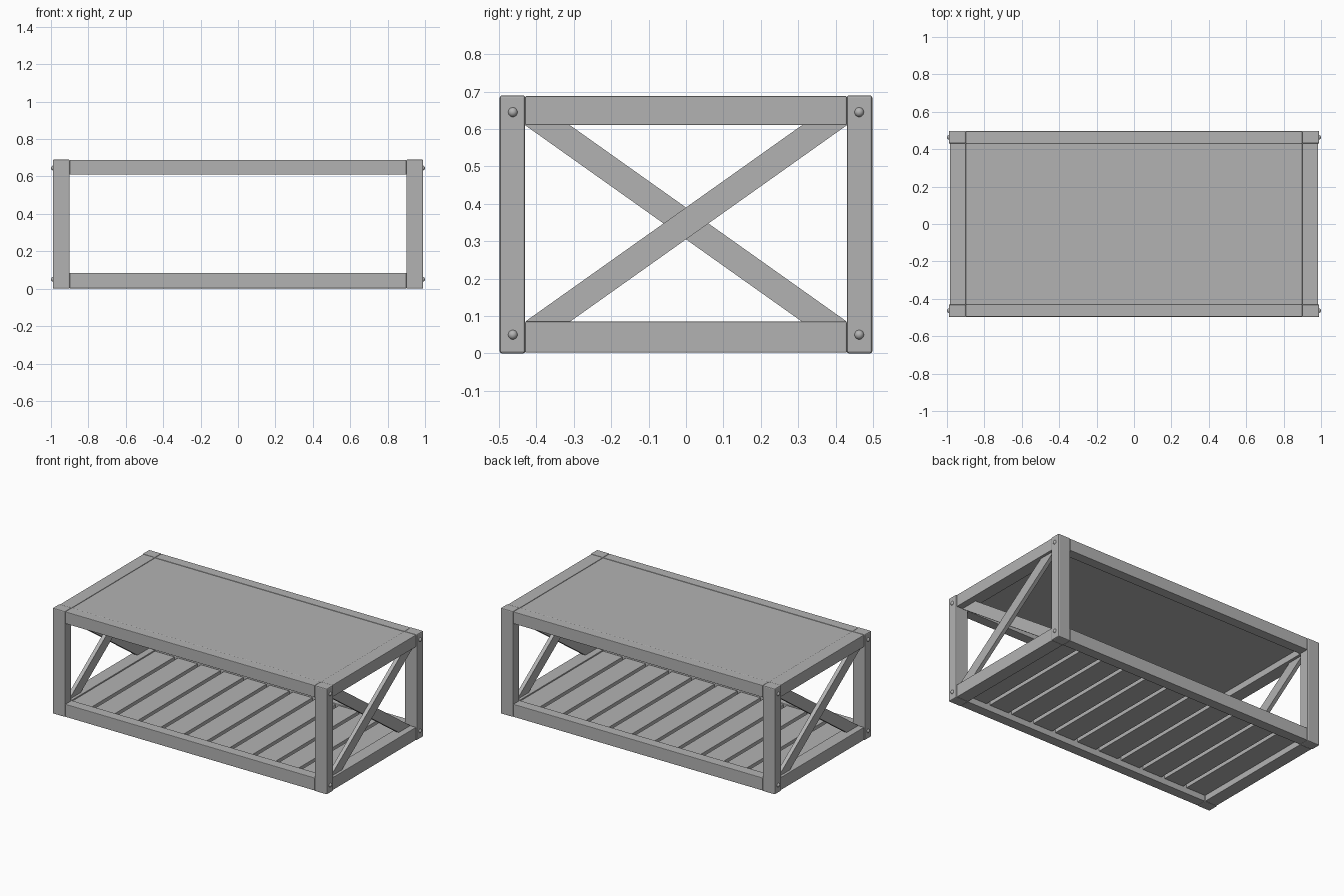
import bpy, bmesh, math
from mathutils import Vector

if "Cube" in bpy.data.objects:
    bpy.data.objects.remove(bpy.data.objects["Cube"])

grey = bpy.data.materials.new("plain grey")
grey.diffuse_color = (0.45, 0.45, 0.45, 1)
grey.use_nodes = True
grey.node_tree.nodes["Principled BSDF"].inputs["Base Color"].default_value = grey.diffuse_color


def finish(name, bm, bevel=0.0):
    bmesh.ops.recalc_face_normals(bm, faces=bm.faces[:])
    if bevel:
        bmesh.ops.bevel(bm, geom=bm.edges[:], offset=bevel, segments=2,
                        profile=0.5, affect='EDGES')
    me = bpy.data.meshes.new(name)
    bm.to_mesh(me)
    bm.free()
    me.materials.append(grey)
    ob = bpy.data.objects.new(name, me)
    bpy.context.collection.objects.link(ob)
    return ob


def box(name, lo, hi, bevel=0.003):
    lo, hi = Vector(lo), Vector(hi)
    bm = bmesh.new()
    bmesh.ops.create_cube(bm, size=1)
    for v in bm.verts:
        v.co = Vector(v.co[i] * (hi[i] - lo[i]) + (hi[i] + lo[i]) / 2 for i in range(3))
    return finish(name, bm, bevel)


def brace(name, yz, x0, x1):
    # flat outline in the end plane, thickened along x
    bm = bmesh.new()
    face = bm.faces.new([bm.verts.new((x0, y, z)) for y, z in yz])
    out = bmesh.ops.extrude_face_region(bm, geom=[face])
    for v in out["geom"]:
        if isinstance(v, bmesh.types.BMVert):
            v.co.x = x1
    return finish(name, bm)


def bolt(name, x, y, z):
    bm = bmesh.new()
    bmesh.ops.create_uvsphere(bm, u_segments=16, v_segments=10, radius=0.013)
    for v in bm.verts:
        v.co += Vector((x, y, z))
    ob = finish(name, bm)
    ob.data.polygons.foreach_set("use_smooth", [True] * len(ob.data.polygons))


H, RB, RT = 0.69, 0.085, 0.61      # height, lower rail top, upper rail bottom
PX, PY = 0.90, 0.43                # inner faces of the posts

# corner posts with bolts
for sx in (-1, 1):
    for sy in (-1, 1):
        xs, ys = sorted((sx * PX, sx * 0.99)), sorted((sy * PY, sy * 0.498))
        box("corner_post", (xs[0], ys[0], 0), (xs[1], ys[1], H), 0.006)
        for z in (0.05, 0.645):
            bolt("bolt", sx * 0.987, sy * 0.463, z)

# long and short rails, lower and upper
for z0, z1 in ((0.002, RB), (RT, H - 0.002)):
    for s in (-1, 1):
        ys = sorted((s * PY, s * 0.496))
        box("long_rail", (-PX, ys[0], z0), (PX, ys[1], z1))
        xs = sorted((s * PX, s * 0.985))
        box("end_rail", (xs[0], -PY, z0), (xs[1], PY, z1))

# crossed end braces; the far end is the near end turned half round
for s in (1, -1):
    front = [(-0.43, RB), (-0.31, RB), (0.43, RT), (0.31, RT)]
    back = [(-y, z) for y, z in front]
    brace("front_brace", [(s * y, z) for y, z in front], s * 0.943, s * 0.968)
    brace("back_brace", [(s * y, z) for y, z in back], s * 0.918, s * 0.943)

# table top panel
box("top_panel", (-PX, -PY, 0.65), (PX, PY, H - 0.004))

# lower shelf slats
n, gap = 11, 0.024
pitch = (2 * PX + gap) / n
for i in range(n):
    x = -PX + i * pitch
    box("shelf_slat", (x, -PY, 0.04), (x + pitch - gap, PY, 0.078), 0.002)
